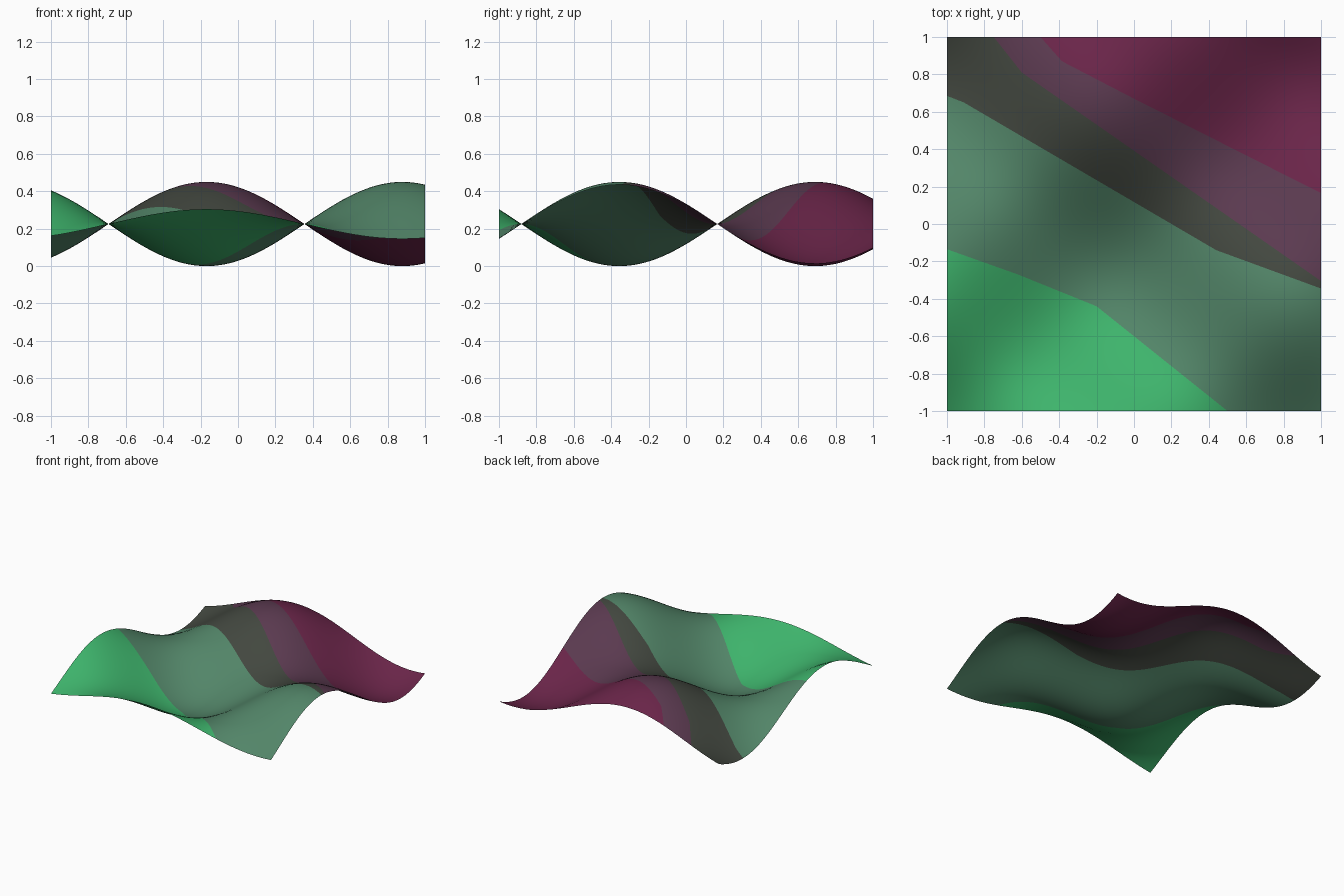
import bpy
import bmesh
import math

if "Cube" in bpy.data.objects:
    bpy.data.objects.remove(bpy.data.objects["Cube"])

COLUMNS = 160   # steps along x
ROWS = 20       # steps along y inside each colour band

# Band colours from front left to back right (sRGB 0-255)
BANDS = [("bright_green", (62, 180, 108)),
         ("grey_green", (83, 134, 105)),
         ("charcoal", (67, 72, 64)),
         ("dusky_mauve", (91, 58, 80)),
         ("deep_maroon", (106, 37, 73))]

# Band borders as polylines y(x), from front to back
BORDERS = [[(-1, -1), (1, -1)],
           [(-1, -0.135), (-0.62, -0.27), (-0.2, -0.44), (0.5, -1), (1, -1)],
           [(-1, 0.685), (-0.91, 0.65), (0.44, -0.14), (1, -0.345)],
           [(-1, 1), (-0.75, 1), (-0.6, 0.81), (1, -0.305)],
           [(-1, 1), (-0.5, 1), (-0.385, 0.87), (0, 0.67), (1, 0.165)],
           [(-1, 1), (1, 1)]]


def linear(c):
    c /= 255
    return c / 12.92 if c <= 0.04045 else ((c + 0.055) / 1.055) ** 2.4


def border_y(points, x):
    for (x0, y0), (x1, y1) in zip(points, points[1:]):
        if x <= x1 + 1e-9:
            return y0 + (y1 - y0) * (x - x0) / (x1 - x0)
    return points[-1][1]


def height(x, y):
    return 0.225 + 0.225 * math.sin(3 * (x + 0.692)) * math.sin(3 * (y - 0.167))


# Wavy sheet: columns of points that follow the band borders
bm = bmesh.new()
grid = []
for i in range(COLUMNS + 1):
    x = -1 + 2 * i / COLUMNS
    ys = [border_y(b, x) for b in BORDERS]
    column = [a + (b - a) * k / ROWS for a, b in zip(ys, ys[1:]) for k in range(ROWS)]
    column.append(1.0)
    grid.append([bm.verts.new((x, y, height(x, y))) for y in column])

for left, right in zip(grid, grid[1:]):
    for j in range(len(left) - 1):
        # skip bands that have run off the sheet
        if max(left[j + 1].co.y - left[j].co.y, right[j + 1].co.y - right[j].co.y) < 1e-6:
            continue
        face = bm.faces.new((left[j], right[j], right[j + 1], left[j + 1]))
        face.material_index = j // ROWS
        face.smooth = True

bmesh.ops.remove_doubles(bm, verts=bm.verts[:], dist=1e-5)
bmesh.ops.delete(bm, geom=[v for v in bm.verts if not v.link_faces], context='VERTS')

mesh = bpy.data.meshes.new("wavy_sheet")
bm.to_mesh(mesh)
bm.free()
for name, rgb in BANDS:
    mat = bpy.data.materials.new(name)
    mat.diffuse_color = (*[linear(c) for c in rgb], 1)
    mat.use_nodes = True
    mat.node_tree.nodes["Principled BSDF"].inputs["Base Color"].default_value = mat.diffuse_color
    mesh.materials.append(mat)
sheet = bpy.data.objects.new("wavy_sheet", mesh)
bpy.context.collection.objects.link(sheet)
